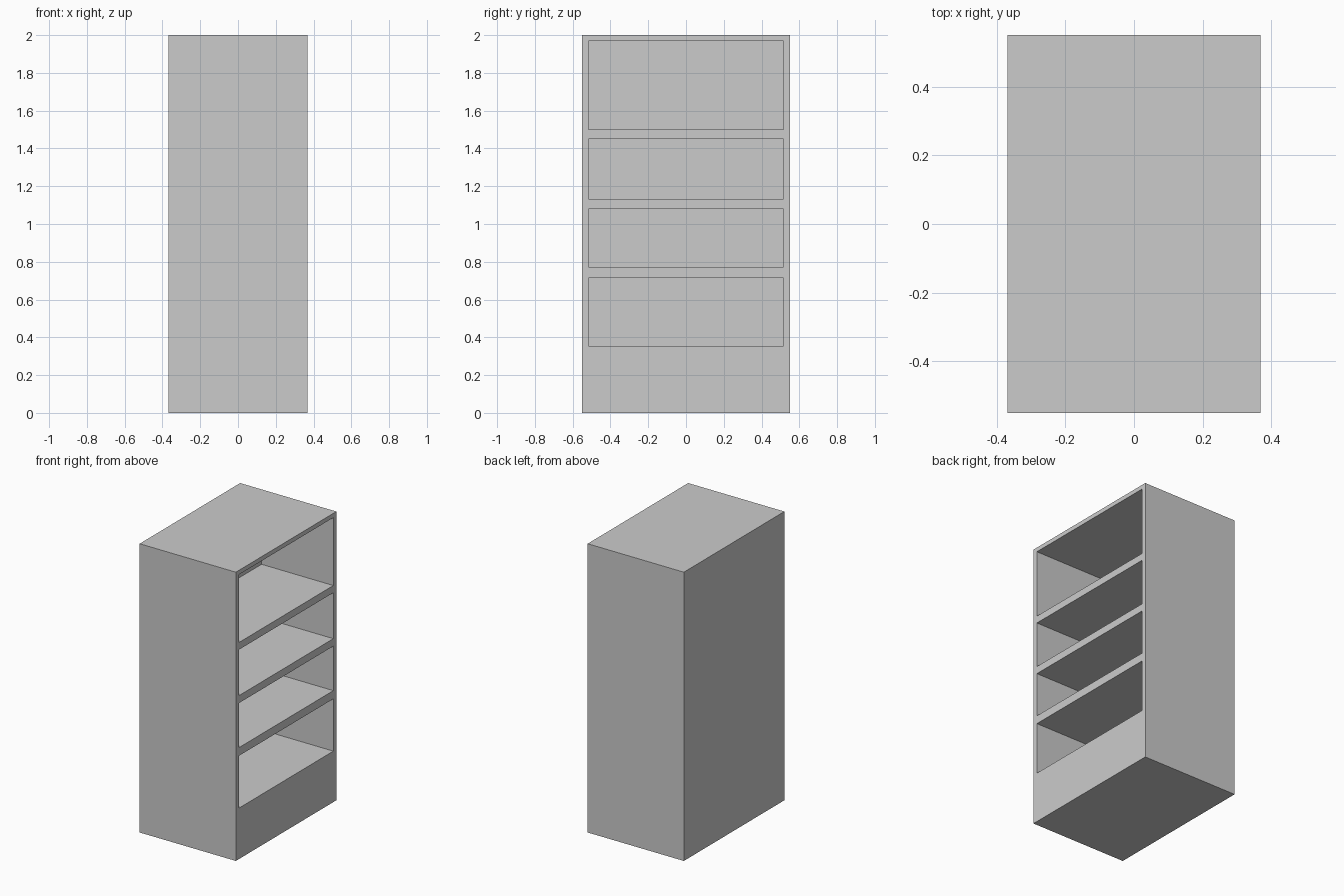
import bpy

if "Cube" in bpy.data.objects:
    bpy.data.objects.remove(bpy.data.objects["Cube"])

W, D, H = 0.737, 1.10, 2.0      # overall size in x, y, z
DEPTH = 0.55                    # how far the compartments go in from +x


def box(name, lo, hi):
    size = [b - a for a, b in zip(lo, hi)]
    mid = [(a + b) / 2 for a, b in zip(lo, hi)]
    bpy.ops.mesh.primitive_cube_add(size=1, location=mid)
    ob = bpy.context.object
    ob.name = name
    ob.scale = size
    bpy.ops.object.transform_apply(location=True, rotation=False, scale=True)
    return ob


# Solid cabinet body
cabinet = box("cabinet_body", (-W / 2, -D / 2, 0), (W / 2, D / 2, H))

# Four open compartments, bottom to top (floor height, ceiling height)
for i, (z0, z1) in enumerate([(0.353, 0.715), (0.772, 1.08),
                              (1.132, 1.45), (1.50, 1.97)]):
    cutter = box(f"compartment_cutter_{i + 1}",
                 (W / 2 - DEPTH, -0.517, z0), (W / 2 + 0.1, 0.517, z1))
    cutter.hide_render = True
    mod = cabinet.modifiers.new("compartment", 'BOOLEAN')
    mod.operation = 'DIFFERENCE'
    mod.solver = 'EXACT'
    mod.object = cutter
    bpy.context.view_layer.objects.active = cabinet
    bpy.ops.object.modifier_apply(modifier=mod.name)
    bpy.data.objects.remove(cutter, do_unlink=True)
